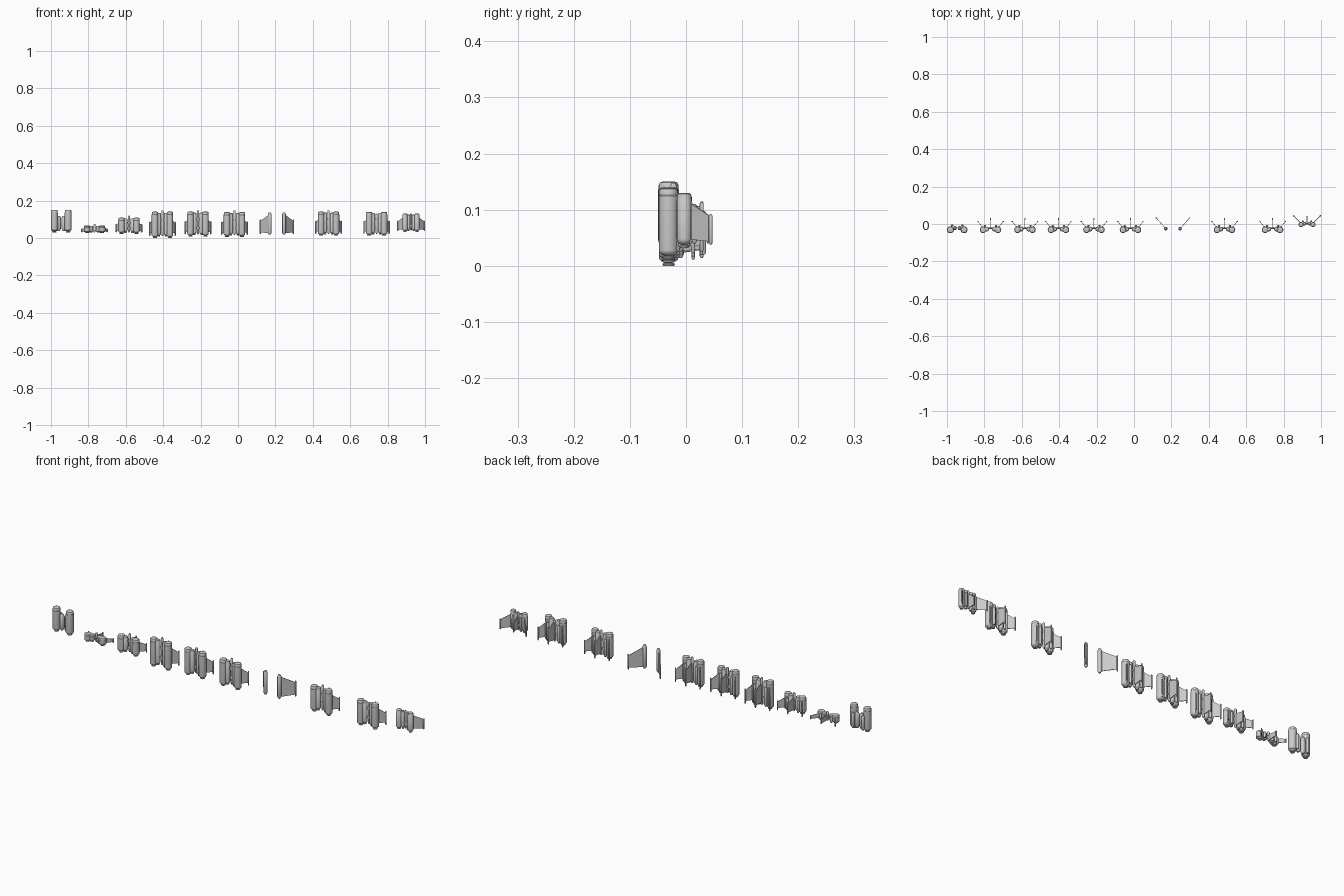
import bpy, math
from mathutils import Vector

if "Cube" in bpy.data.objects:
    bpy.data.objects.remove(bpy.data.objects["Cube"])


def finish(name, verts, faces):
    me = bpy.data.meshes.new(name)
    me.from_pydata(verts, [], faces)
    me.update()
    ob = bpy.data.objects.new(name, me)
    bpy.context.collection.objects.link(ob)
    bpy.ops.object.select_all(action='DESELECT')
    ob.select_set(True)
    bpy.context.view_layer.objects.active = ob
    bpy.ops.object.shade_smooth_by_angle(angle=math.radians(35))
    return ob


def lathe(name, x, y, profile, n=20):
    # profile: (radius, z) from bottom to top, capped at both ends
    verts = [(x + r * math.cos(2 * math.pi * i / n), y + r * math.sin(2 * math.pi * i / n), z)
             for r, z in profile for i in range(n)]
    faces = [(k * n + i, k * n + (i + 1) % n, (k + 1) * n + (i + 1) % n, (k + 1) * n + i)
             for k in range(len(profile) - 1) for i in range(n)]
    faces.append(tuple(reversed(range(n))))
    faces.append(tuple(range((len(profile) - 1) * n, len(profile) * n)))
    return finish(name, verts, faces)


def tank(name, x, y, r, z0, z1):
    # rounded cylinder with raised cap rim and a nozzle underneath
    h = z1 - z0
    e = min(0.012, h * 0.2)
    lathe(name, x, y, [(r * .55, z0), (r * .65, z0 + e * .3), (r * .4, z0 + e * .45),
                       (r * .75, z0 + e * .7), (r * .96, z0 + e), (r, z0 + e * 1.3),
                       (r, z1 - e * 1.2), (r * .95, z1 - e * 1.1), (r * .95, z1 - e * .5),
                       (r * .85, z1 - e * .15), (r * .6, z1)])


def rod(name, x, y, r, z0, z1):
    e = min(r, (z1 - z0) * .2)
    lathe(name, x, y, [(r * .5, z0), (r, z0 + e), (r, z1 - e), (r * .5, z1)], 12)


def fin(name, root, tip, zr, zt, rr, rt, root_ext, tip_ext):
    # thin swept plate between a root rod and a tip rod
    a, b = Vector(root), Vector(tip)
    d = (b - a).normalized()
    s = Vector((-d.y, d.x)) * 0.0014
    verts = []
    for o in (s, -s):
        for p, z in ((a, zr[0]), (b, zt[0]), (b, zt[1]), (a, zr[1])):
            verts.append((p.x + o.x, p.y + o.y, z))
    faces = [(3, 2, 1, 0), (4, 5, 6, 7)] + [(i, (i + 1) % 4, (i + 1) % 4 + 4, i + 4) for i in range(4)]
    finish(name + "_plate", verts, faces)
    rod(name + "_root_rod", *root, rr, *root_ext)
    rod(name + "_tip_rod", *tip, rt, *tip_ext)


def box(name, x, y, z0, z1, sx, sy):
    v = [(x + i * sx, y + j * sy, z) for z in (z0, z1) for i, j in ((-1, -1), (1, -1), (1, 1), (-1, 1))]
    finish(name, v, [(3, 2, 1, 0), (4, 5, 6, 7)] +
           [(i, (i + 1) % 4, (i + 1) % 4 + 4, i + 4) for i in range(4)])


def pack(n, cx, z0, z1, top, span=.071):
    h = z1 - z0
    p = f"pack{n}_"
    for s, side in ((-1, "left"), (1, "right")):
        # paired main and inner tanks
        tank(p + side + "_outer_tank", cx + s * .040, -.031, .0175, z0, z1)
        tank(p + side + "_inner_tank", cx + s * .020, -.027, .0125, z0 + h * .06, z1 - h * .04)
        # small rear booster
        rod(p + side + "_booster", cx + s * .030, -.010, .006, z0 + h * .1, z1 - h * .2)
        # angled wing with tip rod
        fin(p + side + "_wing", (cx + s * .045, -.015), (cx + s * (span - .003), .013),
            (z0 + h * .18, z0 + h * .75), (z0 + h * .18, z0 + h * .55), .004, .0033,
            (z0 + h * .1, z0 + h * .82), (z0 + h * .08, z0 + h * .62))
    # back fin and cross brace
    fin(p + "back_fin", (cx, -.022), (cx, .028), (z0 + h * .15, z0 + h * .85),
        (z0 + h * .2, z0 + h * .72), .006, .0035, (z0 + h * .08, top), (z0 + h * .1, z0 + h * .8))
    for f in (.3, .65):
        box(p + "brace", cx, -.024, z0 + h * f, z0 + h * (f + .08), .03, .004)


# full packs: number, centre x, bottom, top, back rod top
for args in ((2, -.767, .026, .066, .075), (3, -.583, .022, .108, .12),
             (4, -.404, 0.0, .14, .148), (5, -.214, .008, .14, .148),
             (6, -.019, .006, .138, .148), (8, .484, .012, .14, .148),
             (9, .741, .012, .139, .13)):
    pack(*args)

# wingless tall pack on the far left
for s, side in ((-1, "left"), (1, "right")):
    tank(f"pack1_{side}_tank", -.945 + s * .0365, -.031, .0185, .03, .15)
    rod(f"pack1_{side}_inner_tank", -.945 + s * .013, -.022, .011, .037, .118)
    rod(f"pack1_{side}_booster", -.945 + s * .028, -.008, .007, .04, .115)

# pair of separate wings
for s, side in ((-1, "left"), (1, "right")):
    fin(f"loose_{side}_wing", (.208 + s * .038, -.025), (.208 + s * .0885, .032),
        (.025, .128), (.03, .09), .0095, .0038, (.018, .137), (.02, .098))

# small wide-winged pack on the far right
for s, side in ((-1, "left"), (1, "right")):
    tank(f"pack10_{side}_outer_tank", .925 + s * .032, -.003, .0135, .032, .13)
    tank(f"pack10_{side}_inner_tank", .925 + s * .014, .002, .0095, .036, .125)
    rod(f"pack10_{side}_booster", .925 + s * .022, .015, .005, .04, .11)
    fin(f"pack10_{side}_wing", (.925 + s * .036, .008), (.925 + s * .0715, .044),
        (.047, .112), (.043, .088), .004, .0035, (.04, .115), (.038, .092))
fin("pack10_back_fin", (.925, .003), (.925, .04), (.045, .115), (.045, .085),
    .005, .0035, (.04, .13), (.04, .09))
box("pack10_brace", .925, .002, .06, .07, .022, .004)
